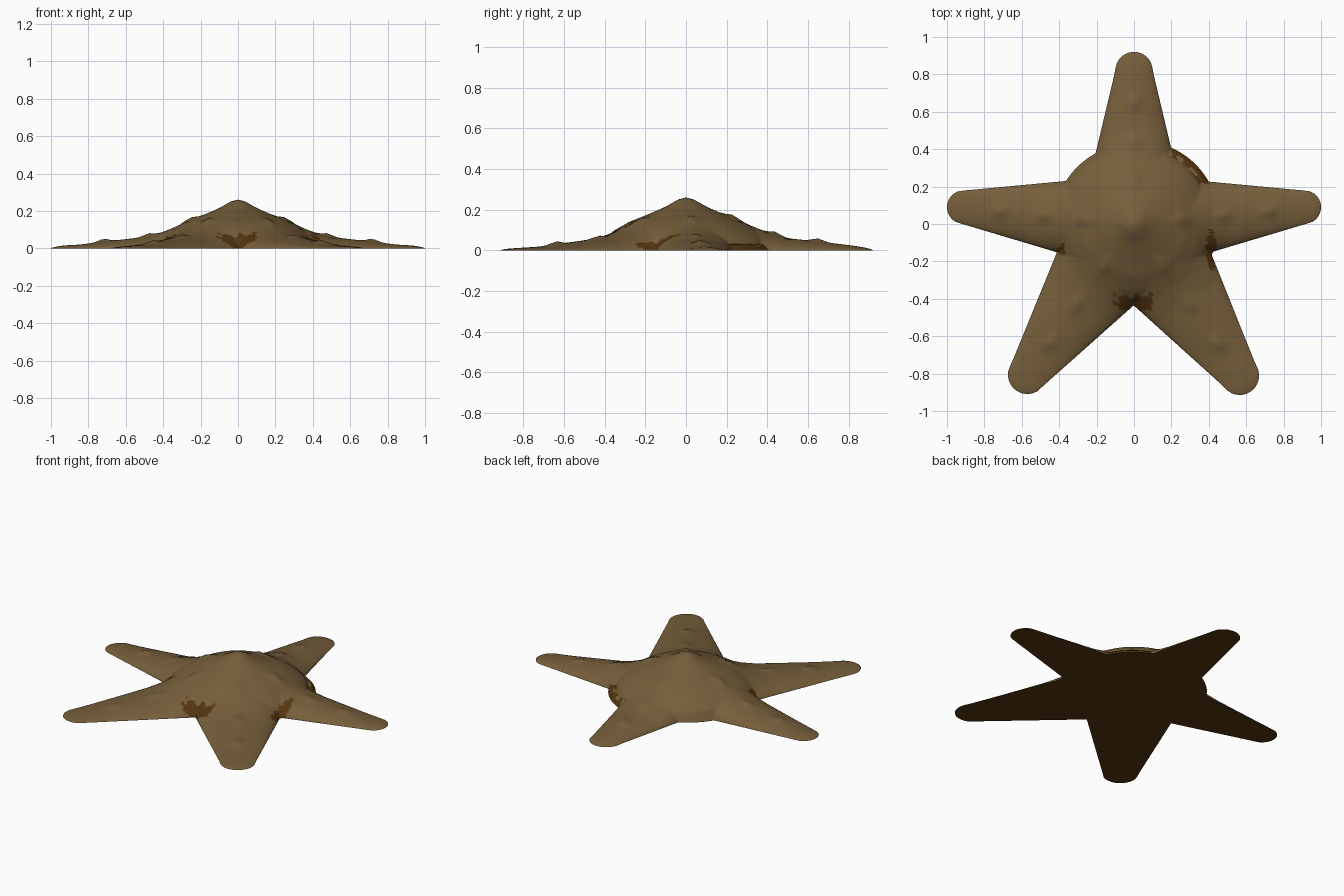
import bpy, bmesh, math
from mathutils import Vector

cube = bpy.data.objects.get("Cube")
if cube:
    bpy.data.objects.remove(cube, do_unlink=True)

DISK = 0.43
LEDGE_CENTRE = Vector((0.025, 0.015))
SEGMENTS, RINGS = 480, 36

# Arms: tip centre, half width at the body, tip radius
ARMS = []
for x, y, base, tip in [(0, 0.82, 0.2, 0.1),
                        (0.91, 0.09, 0.19, 0.09), (-0.91, 0.09, 0.19, 0.09),
                        (0.565, -0.81, 0.24, 0.104), (-0.57, -0.805, 0.24, 0.104)]:
    v = Vector((x, y))
    ARMS.append((v.normalized(), v.length, base, tip))

DOME = [(0, 0.26), (0.04, 0.25), (0.1, 0.215), (0.2, 0.172), (0.28, 0.14),
        (0.35, 0.1), (0.4, 0.06), (DISK, 0)]
RIDGE = [(0, 0), (0.1, 0.1), (0.2, 0.155), (0.3, 0.13), (0.4, 0.088),
         (0.5, 0.06), (0.72, 0.036), (0.85, 0.02), (1.0, 0.012), (1.2, 0.01)]


def lerp(points, x):
    """Read a height off a profile."""
    for (x0, z0), (x1, z1) in zip(points, points[1:]):
        if x <= x1:
            return z0 + (z1 - z0) * (x - x0) / (x1 - x0)
    return points[-1][1]


def arm_coords(p, arm):
    """Distance along an arm and sideways position, 1 at its edge."""
    axis, length, base, tip = arm
    s = p.dot(axis)
    d = abs(p.x * axis.y - p.y * axis.x)
    if s < 0:
        return s, 9
    if s > length:
        return s, math.hypot(s - length, d) / tip
    width = base + (tip - base) * (s - 0.4) / (length - 0.4)
    return s, d / min(width, base + 0.03)


def ledge_depth(p):
    """How far a point lies inside the slightly offset foot of the body."""
    return DISK - (p - LEDGE_CENTRE).length


def inside(p):
    return (p.length < DISK or ledge_depth(p) > 0
            or any(arm_coords(p, a)[1] < 1 for a in ARMS))


def reach(direction):
    """Distance from the middle to the outline."""
    r = 1.1
    while not inside(direction * r):
        r -= 0.01
    lo, hi = r, r + 0.01
    for _ in range(12):
        mid = (lo + hi) / 2
        if inside(direction * mid):
            lo = mid
        else:
            hi = mid
    return lo


def top_height(p):
    z = lerp(DOME, p.length) if p.length < DISK else 0
    z = max(z, min(0.03, 1.2 * ledge_depth(p)))
    for arm in ARMS:
        s, u = arm_coords(p, arm)
        if u < 1:
            z = max(z, lerp(RIDGE, s) * (1 - u * u) ** 0.65)
        # Row of small bumps down the arm
        for k in (0.28, 0.53, 0.79):
            gap = (p - arm[0] * arm[1] * k).length
            z += 0.015 * math.exp(-(gap / 0.035) ** 2)
    return z


def is_patch(c):
    """Ragged dark patches where the arms meet the body."""
    wobble = 0.012 * math.sin(c.x * 95) + 0.01 * math.sin(c.y * 130 + c.x * 60)
    front = abs(c.x) < 0.095 + wobble and -0.46 < c.y < -0.385 + wobble
    side = math.hypot((c.x - 0.415) / 0.035, (c.y + 0.14) / 0.095) < 1 + wobble * 18
    small = math.hypot(c.x + 0.395, c.y + 0.14) < 0.022 + wobble
    rim = (c.x > 0.2 and c.y > 0.21 and c.z < 0.03 + wobble / 2
           and ledge_depth(c.xy) > 0)
    return front or side or small or rim


def material(name, color):
    m = bpy.data.materials.new(name)
    m.use_nodes = True
    m.diffuse_color = color
    bsdf = m.node_tree.nodes["Principled BSDF"]
    bsdf.inputs["Base Color"].default_value = color
    bsdf.inputs["Roughness"].default_value = 0.9
    return m


# Domed upper skin, built in rings that shrink from the outline to the middle
bm = bmesh.new()
dirs = [Vector((math.cos(a), math.sin(a)))
        for a in (2 * math.pi * i / SEGMENTS for i in range(SEGMENTS))]
reaches = [reach(d) for d in dirs]
rows = []
for j in range(1, RINGS):
    t = 1 - (1 - j / RINGS) ** 1.3
    points = [d * r * t for d, r in zip(dirs, reaches)]
    rows.append([bm.verts.new((p.x, p.y, top_height(p))) for p in points])
rows.append([bm.verts.new((d.x * r, d.y * r, 0)) for d, r in zip(dirs, reaches)])
peak = bm.verts.new((0, 0, top_height(Vector((0, 0)))))
base = bm.verts.new((0, 0, 0))
for i in range(SEGMENTS):
    n = (i + 1) % SEGMENTS
    bm.faces.new((peak, rows[0][i], rows[0][n]))
    for a, b in zip(rows, rows[1:]):
        face = bm.faces.new((a[i], b[i], b[n], a[n]))
        face.material_index = int(is_patch(face.calc_center_median()))
    # Flat underside
    bm.faces.new((base, rows[-1][n], rows[-1][i])).material_index = 1

mesh = bpy.data.meshes.new("starfish_body")
bm.to_mesh(mesh)
bm.free()
body = bpy.data.objects.new("starfish_body", mesh)
bpy.context.collection.objects.link(body)
mesh.materials.append(material("tan_skin", (0.18, 0.112, 0.043, 1)))
mesh.materials.append(material("dark_brown_underside", (0.09, 0.036, 0.005, 1)))

bpy.context.view_layer.objects.active = body
body.select_set(True)
bpy.ops.object.shade_smooth_by_angle(angle=math.radians(50))
